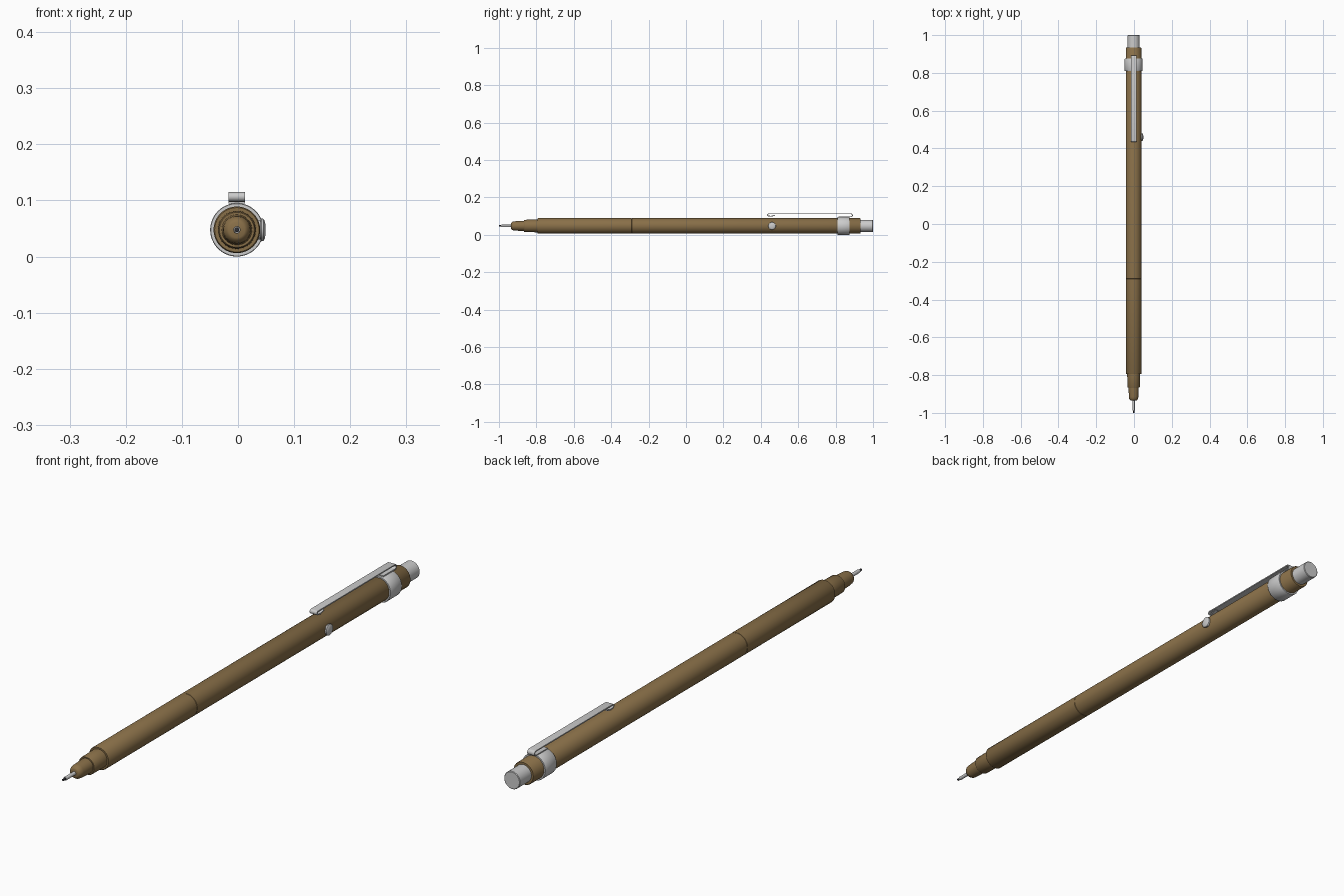
import bpy, bmesh, math
from mathutils import Matrix, Vector

if "Cube" in bpy.data.objects:
    bpy.data.objects.remove(bpy.data.objects["Cube"])

CX, CZ = -0.002, 0.0476          # pen axis


def material(name, rgb):
    m = bpy.data.materials.new(name)
    m.diffuse_color = (*rgb, 1)
    m.use_nodes = True
    m.node_tree.nodes["Principled BSDF"].inputs["Base Color"].default_value = m.diffuse_color
    return m


brown = material("brown", (0.25, 0.16, 0.065))
dark = material("graphite", (0.03, 0.03, 0.035))


def finish(bm, name, mat=None, angle=35):
    bmesh.ops.recalc_face_normals(bm, faces=bm.faces)
    me = bpy.data.meshes.new(name)
    bm.to_mesh(me)
    bm.free()
    ob = bpy.data.objects.new(name, me)
    bpy.context.collection.objects.link(ob)
    if mat:
        me.materials.append(mat)
    bpy.ops.object.select_all(action='DESELECT')
    ob.select_set(True)
    bpy.context.view_layer.objects.active = ob
    bpy.ops.object.shade_smooth_by_angle(angle=math.radians(angle))
    return ob


def lathe(name, profile, mat=None, closed=False, axis='Y', origin=(CX, 0, CZ), n=64):
    """Revolve (position, radius) points around an axis through origin."""
    bm = bmesh.new()
    pts = profile + profile[:1] if closed else profile
    vs = [bm.verts.new((r, p, 0)) for p, r in pts]
    es = [bm.edges.new(e) for e in zip(vs, vs[1:])]
    bmesh.ops.spin(bm, geom=vs + es, cent=(0, 0, 0), axis=(0, 1, 0),
                   angle=2 * math.pi, steps=n)
    bmesh.ops.remove_doubles(bm, verts=bm.verts, dist=1e-5)
    if axis == 'X':
        bm.transform(Matrix.Rotation(-math.pi / 2, 4, 'Z'))
    bm.transform(Matrix.Translation(origin))
    return finish(bm, name, mat)


def strip(name, path, width, thick):
    """Sheet-metal strip following a (y, z) path, centred on the pen axis."""
    p = [Vector(q) for q in path]
    left, right = [], []
    for i, q in enumerate(p):
        t = (p[min(i + 1, len(p) - 1)] - p[max(i - 1, 0)]).normalized()
        off = Vector((-t.y, t.x)) * thick / 2
        left.append(q + off)
        right.append(q - off)
    bm = bmesh.new()
    rows = [[bm.verts.new((CX + sx * width / 2, q.x, q.y)) for q in left + right[::-1]]
            for sx in (-1, 1)]
    n, m = len(p), 2 * len(p)
    for i in range(m):
        j = (i + 1) % m
        bm.faces.new((rows[0][i], rows[0][j], rows[1][j], rows[1][i]))
    for row in rows:
        for i in range(n - 1):
            bm.faces.new((row[i], row[i + 1], row[m - 2 - i], row[m - 1 - i]))
    return finish(bm, name)


def arc(cy, cz, r, a0, a1, n=8):
    return [(cy + r * math.cos(math.radians(a0 + (a1 - a0) * i / n)),
             cz + r * math.sin(math.radians(a0 + (a1 - a0) * i / n))) for i in range(n + 1)]


# Lead and its guide tube
lathe("lead", [(-1, 0), (-1, 0.004), (-0.93, 0.004), (-0.93, 0)], dark, n=32)
lathe("lead_sleeve", [(-0.988, 0.0042), (-0.988, 0.0058), (-0.985, 0.0065),
                      (-0.92, 0.0065), (-0.92, 0.0042)], closed=True, n=32)

# Stepped nose
lathe("nose", [(-0.935, 0), (-0.935, 0.014), (-0.933, 0.018), (-0.925, 0.0235), (-0.915, 0.025),
               (-0.865, 0.027), (-0.865, 0.031), (-0.862, 0.033),
               (-0.79, 0.034), (-0.79, 0)], brown)

# Barrel in two halves, meeting at a fine seam
lathe("front_barrel", [(-0.795, 0), (-0.795, 0.0395), (-0.792, 0.0415), (-0.291, 0.0415),
                       (-0.29, 0.0405), (-0.29, 0)], brown)
lathe("rear_barrel", [(-0.29, 0), (-0.29, 0.0405), (-0.289, 0.0415), (0.931, 0.0415),
                      (0.934, 0.0395), (0.934, 0)], brown)

# Push button at the back end
lathe("push_button", [(0.92, 0), (0.92, 0.032), (0.998, 0.032), (1, 0.030), (1, 0)])

# Clip band and folded clip
lathe("clip_band", [(0.81, 0.041), (0.81, 0.0465), (0.812, 0.0476), (0.873, 0.0476),
                    (0.875, 0.0465), (0.875, 0.041)], closed=True)
path = ([(0.815, 0.0965)] + arc(0.882, 0.1045, 0.008, -90, 90) +
        arc(0.442, 0.1065, 0.006, 90, 270) + [(0.455, 0.0995), (0.466, 0.1015), (0.476, 0.105)])
strip("clip", path, 0.029, 0.0042)

# Round side button
lathe("side_button", [(0.030, 0), (0.030, 0.017), (0.0425, 0.017), (0.0425, 0.0195),
                      (0.0435, 0.0205), (0.0475, 0.0195), (0.0495, 0.016), (0.0513, 0.008),
                      (0.0514, 0)], axis='X', origin=(CX, 0.46, CZ), n=40)
